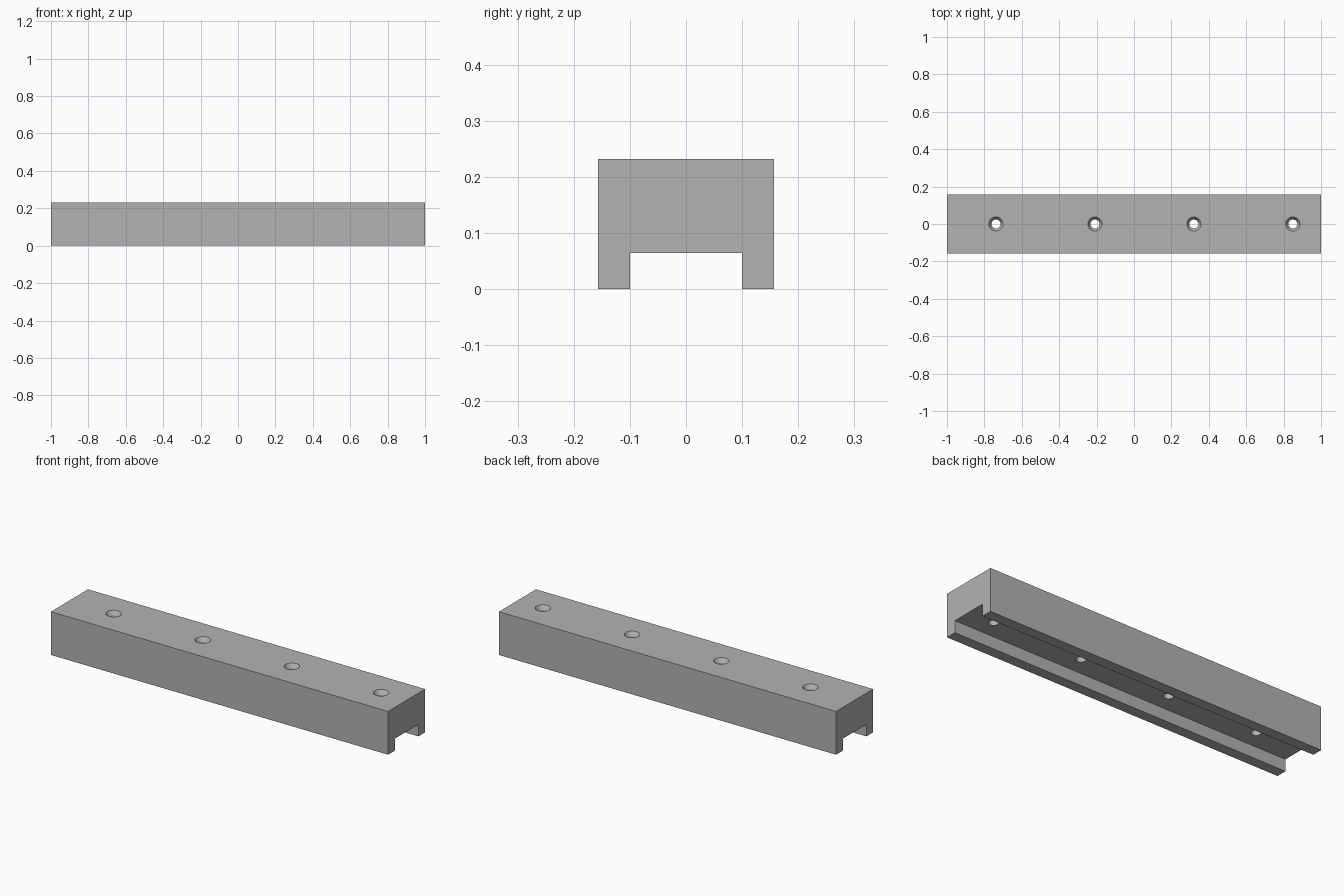
import bpy, bmesh

if "Cube" in bpy.data.objects:
    bpy.data.objects.remove(bpy.data.objects["Cube"], do_unlink=True)

# One grey material
grey = bpy.data.materials.new("plain_grey")
grey.use_nodes = True
colour = (0.45, 0.45, 0.45, 1)
grey.diffuse_color = colour
grey.node_tree.nodes["Principled BSDF"].inputs["Base Color"].default_value = colour

HALF_WIDTH, HEIGHT = 0.157, 0.232
SLOT_HALF, SLOT_TOP = 0.1, 0.064
BORE, RIM, SINK = 0.024, 0.038, 0.022


def make_object(name, bm):
    bmesh.ops.recalc_face_normals(bm, faces=bm.faces)
    mesh = bpy.data.meshes.new(name)
    bm.to_mesh(mesh)
    bm.free()
    mesh.materials.append(grey)
    obj = bpy.data.objects.new(name, mesh)
    bpy.context.collection.objects.link(obj)
    return obj


# Channel bar: half profile mirrored, then extruded along x
half = [(HALF_WIDTH, HEIGHT), (HALF_WIDTH, 0), (SLOT_HALF, 0), (SLOT_HALF, SLOT_TOP)]
profile = half + [(-y, z) for y, z in reversed(half)]
bm = bmesh.new()
face = bm.faces.new([bm.verts.new((-1, y, z)) for y, z in profile])
ends = bmesh.ops.extrude_face_region(bm, geom=[face])["geom"]
bmesh.ops.translate(bm, vec=(2, 0, 0),
                    verts=[v for v in ends if isinstance(v, bmesh.types.BMVert)])
bar = make_object("channel_bar", bm)

# Countersunk screw holes: a revolved profile repeated along the bar
over = 0.01
section = [(0, 0), (BORE, 0), (BORE, HEIGHT - SINK), (RIM, HEIGHT),
           (RIM, HEIGHT + over), (0, HEIGHT + over)]
bm = bmesh.new()
for i in range(4):
    x = -0.738 + i * 0.529
    verts = [bm.verts.new((x + r, 0, z)) for r, z in section]
    edges = [bm.edges.new(pair) for pair in zip(verts, verts[1:])]
    bmesh.ops.spin(bm, geom=verts + edges, cent=(x, 0, 0), axis=(0, 0, 1),
                   angle=6.2831853, steps=32)
bmesh.ops.remove_doubles(bm, verts=bm.verts, dist=0.0001)
cutter = make_object("screw_hole_cutter", bm)
cutter.hide_render = True
cutter.hide_viewport = True

cut = bar.modifiers.new("screw_holes", "BOOLEAN")
cut.operation = "DIFFERENCE"
cut.solver = "EXACT"
cut.object = cutter

# Bake the holes so smooth shading keeps the crisp edges
bpy.context.view_layer.objects.active = bar
bar.select_set(True)
bpy.ops.object.modifier_apply(modifier=cut.name)
bpy.data.objects.remove(cutter, do_unlink=True)
bpy.ops.object.shade_smooth_by_angle(angle=0.5)
